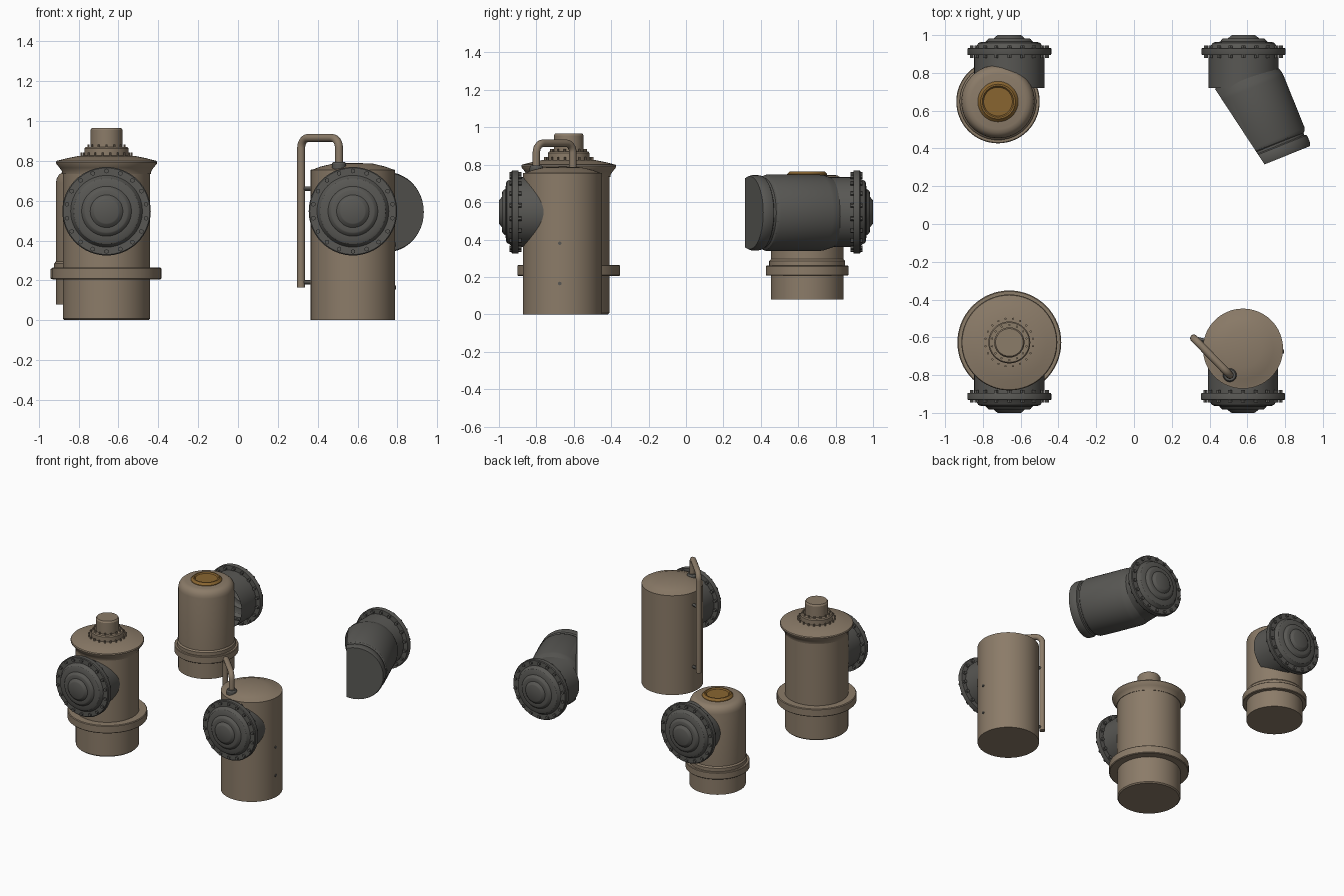
import bpy, bmesh, math
from mathutils import Matrix, Vector

if "Cube" in bpy.data.objects:
    bpy.data.objects.remove(bpy.data.objects["Cube"])


def material(name, rgb):
    m = bpy.data.materials.new(name)
    m.diffuse_color = (*rgb, 1)
    m.use_nodes = True
    m.node_tree.nodes["Principled BSDF"].inputs["Base Color"].default_value = m.diffuse_color
    return m


TAN = material("tan_metal", (0.26, 0.2, 0.14))
GREY = material("dark_grey_metal", (0.098, 0.096, 0.088))
AMBER = material("amber_cap", (0.25, 0.13, 0.03))


def finish(name, bm, mat):
    bmesh.ops.recalc_face_normals(bm, faces=bm.faces)
    me = bpy.data.meshes.new(name)
    bm.to_mesh(me)
    bm.free()
    me.materials.append(mat)
    ob = bpy.data.objects.new(name, me)
    bpy.context.collection.objects.link(ob)
    bpy.ops.object.select_all(action='DESELECT')
    ob.select_set(True)
    bpy.context.view_layer.objects.active = ob
    bpy.ops.object.shade_smooth_by_angle(angle=math.radians(30))
    return ob


def lathe(name, profile, origin, axis, mat, n=64, cut=None):
    """Spin (radius, height) points about an axis; optional bisect plane (point, normal)."""
    bm = bmesh.new()
    rings = []
    for r, h in profile:
        if r == 0:
            rings.append([bm.verts.new((0, 0, h))])
        else:
            rings.append([bm.verts.new((r * math.cos(2 * math.pi * i / n),
                                        r * math.sin(2 * math.pi * i / n), h)) for i in range(n)])
    for a, b in zip(rings, rings[1:]):
        for i in range(n):
            j = (i + 1) % n
            if len(a) == 1:
                bm.faces.new((a[0], b[j], b[i]))
            elif len(b) == 1:
                bm.faces.new((a[i], a[j], b[0]))
            else:
                bm.faces.new((a[i], a[j], b[j], b[i]))
    rot = Vector((0, 0, 1)).rotation_difference(Vector(axis)).to_matrix().to_4x4()
    bm.transform(Matrix.Translation(origin) @ rot)
    if cut:
        bmesh.ops.bisect_plane(bm, geom=bm.verts[:] + bm.edges[:] + bm.faces[:],
                               plane_co=cut[0], plane_no=cut[1], clear_outer=True)
    return finish(name, bm, mat)


def bolt_ring(name, count, radius, size, depth, origin, axis, mat):
    bm = bmesh.new()
    for i in range(count):
        a = 2 * math.pi * (i + 0.5) / count
        bmesh.ops.create_cone(bm, cap_ends=True, segments=6, radius1=size, radius2=size, depth=depth,
                              matrix=Matrix.Translation((radius * math.cos(a), radius * math.sin(a), 0)))
    rot = Vector((0, 0, 1)).rotation_difference(Vector(axis)).to_matrix().to_4x4()
    bm.transform(Matrix.Translation(origin) @ rot)
    return finish(name, bm, mat)


def hatch(prefix, x, side, start):
    """Side port: open neck, bolted flange and stepped cover facing along y."""
    o, ax, z = (x, 0, 0.547), (0, side, 0), 0.547
    lathe(prefix + "_port_neck", [(0.186, start), (0.186, 0.9)], o, ax, GREY)
    lathe(prefix + "_port_cover",
          [(0.186, 0.895), (0.22, 0.895), (0.222, 0.9), (0.222, 0.928), (0.217, 0.933),
           (0.18, 0.933), (0.175, 0.94), (0.165, 0.957), (0.155, 0.962), (0.125, 0.965),
           (0.112, 0.98), (0.105, 0.983), (0.082, 0.983), (0.066, 0.997), (0.06, 1.0), (0, 1.0)],
          o, ax, GREY)
    bolt_ring(prefix + "_port_bolts", 18, 0.202, 0.012, 0.064, (x, side * 0.912, z), ax, GREY)


UP = (0, 0, 1)

# Front left tank: wide collar, flared lid and top knob
A = (-0.66, -0.627, 0)
lathe("collared_tank_body",
      [(0, 0), (0.21, 0), (0.218, 0.008), (0.218, 0.205), (0.27, 0.205), (0.275, 0.21),
       (0.275, 0.26), (0.27, 0.265), (0.219, 0.265), (0.219, 0.75)], A, UP, TAN)
lathe("collared_tank_lid",
      [(0.2, 0.735), (0.222, 0.735), (0.225, 0.75), (0.236, 0.765), (0.252, 0.785), (0.254, 0.793),
       (0.25, 0.8), (0.2, 0.813), (0.14, 0.825), (0.111, 0.826), (0.111, 0.862), (0.105, 0.87),
       (0.08, 0.87), (0.08, 0.955), (0.073, 0.966), (0, 0.966)], A, UP, TAN)
bolt_ring("collared_tank_lid_bolts", 20, 0.127, 0.006, 0.022, (A[0], A[1], 0.83), UP, TAN)
bolt_ring("collared_tank_knob_bolts", 14, 0.093, 0.006, 0.02, (A[0], A[1], 0.873), UP, TAN)
hatch("collared_tank", -0.66, -1, 0.72)

# Front right tank: plain cylinder with a domed top
B = (0.577, -0.66, 0)
lathe("plain_tank_body",
      [(0, 0), (0.212, 0), (0.212, 0.755), (0.2, 0.757), (0.16, 0.772), (0.1, 0.786), (0, 0.79)],
      B, UP, TAN)
hatch("plain_tank", 0.577, -1, 0.72)

# Overflow pipe with rounded bends
p0, p1 = Vector((0.507, -0.8, 0)), Vector((0.317, -0.605, 0))
d = (p1 - p0).normalized()
path = [p0 + Vector((0, 0, 0.75))]
R, TOP = 0.05, 0.915
for k in range(7):
    t = k / 6 * math.pi / 2
    path.append(p0 + d * (R - R * math.cos(t)) + Vector((0, 0, TOP - R + R * math.sin(t))))
for k in range(7):
    t = k / 6 * math.pi / 2
    path.append(p1 - d * (R - R * math.sin(t)) + Vector((0, 0, TOP - R + R * math.cos(t))))
path.append(p1 + Vector((0, 0, 0.165)))
bm = bmesh.new()
side = Vector((-d.y, d.x, 0))
prev = None
for i, p in enumerate(path):
    tan = (path[min(i + 1, len(path) - 1)] - path[max(i - 1, 0)]).normalized()
    nrm = side.cross(tan)
    ring = [bm.verts.new(p + 0.02 * (math.cos(k * math.pi / 8) * side + math.sin(k * math.pi / 8) * nrm))
            for k in range(16)]
    if prev:
        for k in range(16):
            bm.faces.new((prev[k], prev[(k + 1) % 16], ring[(k + 1) % 16], ring[k]))
    else:
        bm.faces.new(ring)
    prev = ring
bm.faces.new(prev)
finish("overflow_pipe", bm, TAN)
lathe("overflow_pipe_collar", [(0.036, 0.75), (0.036, 0.785), (0.03, 0.795), (0.015, 0.795)],
      p0, UP, GREY, 24)
to_tank = (Vector(B) - p1).normalized()
for i, z in enumerate((0.19, 0.66)):
    lathe(f"pipe_clamp_{i + 1}", [(0, 0), (0.011, 0), (0.011, 0.07), (0, 0.07)],
          p1 + Vector((0, 0, z)), to_tank, GREY, 12)
for i, z in enumerate((0.165, 0.38)):
    lathe(f"plain_tank_stud_{i + 1}", [(0.01, 0), (0.01, 0.006), (0, 0.006)],
          (B[0] + 0.21, B[1] - 0.015, z), (1, 0, 0), GREY, 8)

# Back left tank: raised, rounded shoulder, amber cap
C = (-0.72, 0.648, 0)
lathe("capped_tank_body",
      [(0, 0.08), (0.194, 0.08), (0.194, 0.207), (0.217, 0.207), (0.221, 0.211), (0.221, 0.256),
       (0.217, 0.26), (0.203, 0.26), (0.203, 0.285), (0.194, 0.295), (0.194, 0.69), (0.19, 0.711),
       (0.18, 0.729), (0.165, 0.741), (0.145, 0.746), (0, 0.746)], C, UP, TAN)
lathe("capped_tank_cap",
      [(0.107, 0.744), (0.107, 0.75), (0.092, 0.765), (0.083, 0.765), (0.076, 0.757), (0, 0.757)],
      C, UP, AMBER)
hatch("capped_tank", -0.66, 1, 0.72)

# Back right pipe: angled barrel sliced by a vertical plane
hatch("angled_pipe", 0.58, 1, 0.72)
ang = math.radians(22)
axis = Vector((math.sin(ang), -math.cos(ang), 0))
end = Vector((0.752, 0.34, 0.543))
a, b = Vector((0.43, 0.713, 0)), Vector((0.698, 0.305, 0))
normal = Vector(((b - a).y, -(b - a).x, 0)).normalized()
lathe("angled_pipe_barrel",
      [(0.186, -0.47), (0.202, -0.42), (0.204, -0.4), (0.204, -0.1), (0.198, -0.085), (0.188, -0.078),
       (0.188, -0.066), (0.198, -0.06), (0.201, -0.05), (0.201, -0.015), (0.195, 0), (0, 0)],
      end, axis, GREY, cut=(a, normal))
